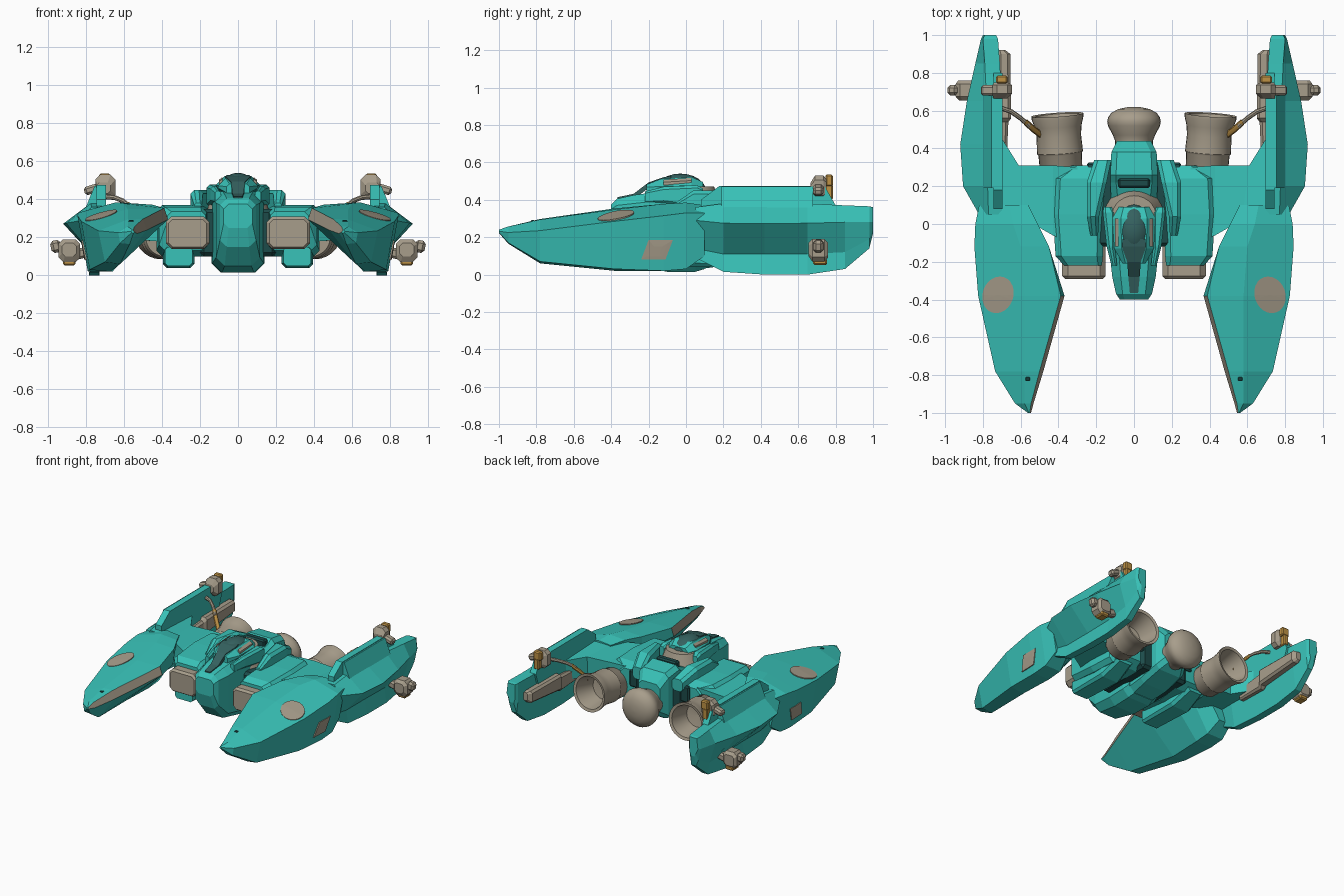
import bpy, bmesh, math
from mathutils import Vector, Matrix
from mathutils.bvhtree import BVHTree


def material(name, rgb):
    m = bpy.data.materials.new(name)
    m.diffuse_color = (*rgb, 1)
    return m


TEAL = material("teal hull", (0.04, 0.54, 0.48))
GREY = material("warm grey metal", (0.39, 0.34, 0.26))
GLASS = material("dark canopy glass", (0.035, 0.12, 0.115))
GOLD = material("gold fittings", (0.52, 0.29, 0.06))
DARK = material("dark recess", (0.012, 0.07, 0.068))


def finish(name, bm, mats, mirror=False, smooth=False, bevel=0):
    bmesh.ops.recalc_face_normals(bm, faces=bm.faces)
    me = bpy.data.meshes.new(name)
    bm.to_mesh(me)
    bm.free()
    ob = bpy.data.objects.new(name, me)
    bpy.context.collection.objects.link(ob)
    for m in mats:
        me.materials.append(m)
    if bevel:
        b = ob.modifiers.new("bevel", 'BEVEL')
        b.width, b.segments = bevel, 1
    if mirror:
        ob.modifiers.new("mirror", 'MIRROR').use_clip = False
    if smooth:
        bpy.ops.object.select_all(action='DESELECT')
        bpy.context.view_layer.objects.active = ob
        ob.select_set(True)
        bpy.ops.object.shade_smooth_by_angle(angle=math.radians(35))
    return ob


def loft(name, rings, mats, paint=(), **kw):
    """Skin closed rings of points; paint holds (ring, segment) faces for material 1."""
    bm = bmesh.new()
    vs = [[bm.verts.new(p) for p in r] for r in rings]
    n = len(vs[0])
    for i in range(len(vs) - 1):
        for j in range(n):
            k = (j + 1) % n
            f = bm.faces.new((vs[i][j], vs[i][k], vs[i + 1][k], vs[i + 1][j]))
            f.material_index = 1 if (i, j) in paint else 0
    bm.faces.new(vs[0])
    bm.faces.new(vs[-1])
    return finish(name, bm, mats, **kw)


def hull(name, stations, mat, **kw):
    """Chamfered block along y from stations (y, x0, x1, z0, z1, chamfer)."""
    rings = []
    for y, a, b, c, d, e in stations:
        rings.append([(x, y, z) for x, z in (
            (a + e, c), (b - e, c), (b, c + e), (b, d - e),
            (b - e, d), (a + e, d), (a, d - e), (a, c + e))])
    return loft(name, rings, [mat], **kw)


def box(name, lo, hi, mat, bevel=0.01, rot=0, axis='Y', mirror=True):
    bm = bmesh.new()
    bmesh.ops.create_cube(bm, size=1)
    size = [h - l for l, h in zip(lo, hi)]
    mid = [(h + l) / 2 for l, h in zip(lo, hi)]
    bm.transform(Matrix.Translation(mid) @ Matrix.Rotation(rot, 4, axis) @ Matrix.Diagonal((*size, 1)))
    return finish(name, bm, [mat], mirror=mirror, bevel=bevel)


def lathe(name, loc, profile, mat, yaw=0, pitch=0, mirror=False, seg=28):
    """Turn (radius, y) pairs about the y axis."""
    M = Matrix.Translation(loc) @ Matrix.Rotation(yaw, 4, 'Z') @ Matrix.Rotation(pitch, 4, 'X')
    rings = [[M @ Vector((r * math.cos(t), y, r * math.sin(t)))
              for t in (2 * math.pi * i / seg for i in range(seg))] for r, y in profile]
    return loft(name, rings, [mat], mirror=mirror, smooth=True)


def ball(name, loc, radii, mat):
    bm = bmesh.new()
    bmesh.ops.create_uvsphere(bm, u_segments=20, v_segments=12, radius=1)
    bm.transform(Matrix.Translation(loc) @ Matrix.Diagonal((*radii, 1)))
    return finish(name, bm, [mat], smooth=True)


def patch(name, target, outline, direction, mat):
    """Closed thin plate projected on the target's surface along a direction."""
    me = target.data
    tree = BVHTree.FromPolygons([v.co for v in me.vertices], [p.vertices for p in me.polygons])
    d = Vector(direction)
    mid = sum((Vector(p) for p in outline), Vector()) / len(outline)
    rings = []
    for s, lift in ((1, -.002), (1, .007), (.66, .007), (.33, .007), (.02, .007)):
        ring = [mid.lerp(Vector(p), s) for p in outline]
        rings.append([(tree.ray_cast(q - d, d)[0] or q) - d * lift for q in ring])
    return loft(name, rings, [mat], mirror=True)


# Front prongs: inner top, mid top, outer edge, low outer, low inner, inner low
prong_sections = [
    (-1.00, (.552, .238), (.556, .24), (.562, .232), (.56, .225), (.55, .222), (.545, .228)),
    (-0.95, (.545, .257), (.58, .257), (.63, .225), (.62, .17), (.57, .165), (.532, .22)),
    (-0.78, (.50, .297), (.58, .294), (.735, .235), (.70, .07), (.62, .06), (.48, .238)),
    (-0.38, (.388, .354), (.58, .348), (.825, .285), (.78, .03), (.67, .02), (.368, .295)),
    (-0.12, (.45, .372), (.60, .378), (.845, .315), (.79, .02), (.66, .02), (.46, .25)),
    (0.00, (.51, .375), (.64, .385), (.84, .33), (.79, .03), (.66, .03), (.54, .22)),
    (0.10, (.56, .36), (.66, .37), (.82, .33), (.78, .10), (.68, .10), (.60, .22))]
prong = loft("front_prong", [[(x, s[0], z) for x, z in s[1:]] for s in prong_sections],
             [TEAL, GREY], paint={(0, 5), (1, 5), (2, 5)}, mirror=True)
oval = [(.72 + .083 * math.cos(t) - .01 * math.sin(t), -.375 + .097 * math.sin(t), .4)
        for t in (2 * math.pi * i / 24 for i in range(24))]
patch("prong_round_panel", prong, oval, (0, 0, -1), GREY)
patch("prong_side_panel", prong, [(.8, -.24, .08), (.8, -.11, .08), (.8, -.07, .185), (.8, -.20, .185)],
      (-1, 0, 0), GREY)
box("prong_sensor", (.55, -.83, .27), (.575, -.81, .291), DARK, .004)

# Rear pods: inner top, outer top, ridge, under ridge, keel outer, keel inner, inner wall
pod_sections = [
    (0.05, (.70, .36), (.77, .36), (.82, .29), (.77, .14), (.77, .09), (.74, .09), (.70, .2)),
    (0.20, (.70, .38), (.775, .38), (.905, .275), (.765, .11), (.78, .015), (.73, .015), (.70, .2)),
    (0.42, (.70, .38), (.775, .38), (.92, .272), (.765, .11), (.785, .00), (.73, .00), (.71, .2)),
    (0.65, (.70, .38), (.78, .38), (.885, .275), (.77, .11), (.785, .00), (.73, .00), (.71, .2)),
    (0.85, (.71, .37), (.79, .37), (.84, .28), (.79, .12), (.78, .03), (.73, .03), (.71, .2)),
    (0.98, (.72, .365), (.80, .365), (.81, .28), (.79, .19), (.77, .14), (.73, .14), (.72, .22)),
    (1.00, (.73, .36), (.79, .36), (.80, .28), (.78, .24), (.77, .22), (.74, .22), (.73, .25))]
loft("rear_pod", [[(x, s[0], z) for x, z in s[1:]] for s in pod_sections], [TEAL], mirror=True)
# Upright fin on each rear pod
fin = [(.08, .36), (.08, .40), (.18, .475), (.74, .475), (.80, .37), (.74, .2), (.12, .2)]
loft("pod_fin", [[(x, y, z) for y, z in fin] for x in (.695, .745)], [TEAL], mirror=True)
loft("fin_slope", [[(.74, y, .47), (.755, y, .47), (.80, y, .36), (.74, y, .36)] for y in (.19, .68)],
     [TEAL], mirror=True)
# Grey machinery on the inner wall of each pod
hull("pod_inner_panel", [(.32, .675, .72, .16, .25, .01), (.54, .665, .72, .15, .27, .015),
                         (.56, .65, .72, .17, .29, .015), (.90, .655, .72, .20, .29, .015),
                         (.92, .68, .72, .22, .28, .01)], GREY, mirror=True)

# Wing bridges between the body and the pods
loft("wing_bridge", [
    [(.30, -.12, .33), (.30, .30, .35), (.30, .30, .16), (.30, -.12, .16)],
    [(.43, -.06, .35), (.43, .31, .35), (.43, .30, .18), (.43, -.06, .18)],
    [(.57, .02, .36), (.61, .31, .34), (.61, .30, .19), (.57, .02, .19)],
    [(.71, .02, .36), (.71, .47, .34), (.71, .46, .19), (.71, .02, .19)]], [TEAL], mirror=True)

# Body shoulders, intakes and lower blocks
hull("body_shoulder", [(-.22, .17, .37, .27, .335, .02), (-.17, .165, .415, .13, .36, .03),
                       (.05, .16, .43, .10, .37, .03), (.24, .14, .42, .10, .37, .03),
                       (.31, .12, .33, .14, .34, .03)], TEAL, mirror=True)
hull("raised_shoulder", [(-.06, .19, .23, .35, .38, .01), (.04, .185, .25, .33, .45, .02),
                         (.22, .145, .25, .33, .45, .02), (.34, .12, .21, .30, .39, .02)], TEAL, mirror=True)
hull("intake", [(-.29, .165, .365, .15, .295, .02), (-.275, .15, .38, .14, .31, .03),
                (-.10, .15, .38, .14, .31, .03)], GREY, mirror=True)
hull("lower_block", [(-.20, .24, .385, .05, .15, .015), (.12, .23, .395, .04, .16, .02),
                     (.28, .25, .38, .10, .18, .02)], TEAL, mirror=True)
box("body_core", (-.2, -.12, .10), (.2, .33, .35), DARK, .02, mirror=False)

# Cockpit nose, rear spine and keel
hull("cockpit_nose", [(-.40, -.075, .075, .25, .375, .025), (-.37, -.095, .095, .15, .405, .035),
                      (-.28, -.115, .115, .05, .425, .045), (-.10, -.135, .135, .015, .45, .05),
                      (.05, -.14, .14, .015, .45, .05), (.10, -.13, .13, .03, .43, .05)], TEAL)
hull("rear_spine", [(.08, -.12, .12, .03, .36, .04), (.22, -.125, .125, .05, .42, .03),
                    (.26, -.125, .125, .06, .45, .03), (.38, -.12, .12, .09, .43, .03),
                    (.44, -.09, .09, .13, .36, .03)], TEAL)
box("spine_recess", (-.085, .19, .40), (.085, .24, .455), DARK, .01, mirror=False)
box("spine_side_vent", (.10, .28, .22), (.25, .325, .345), DARK, .01)

# Grey collar behind the cockpit
bm = bmesh.new()
bmesh.ops.create_cone(bm, cap_ends=True, segments=28, radius1=.165, radius2=.12, depth=.13)
bm.transform(Matrix.Translation((0, .03, .405)))
finish("cockpit_collar", bm, [GREY], smooth=True)
# Teal cheeks covering the front half of the collar
hull("cockpit_cheek", [(-.22, .09, .12, .38, .445, .01), (-.12, .10, .145, .38, .47, .015),
                       (.06, .10, .165, .36, .478, .015), (.09, .12, .16, .36, .46, .01)], TEAL, mirror=True)

# Canopy with its hood, side trim and nose strip
hull("canopy_hood", [(-.21, -.06, .06, .42, .482, .015), (-.13, -.105, .105, .42, .512, .04),
                     (.03, -.115, .115, .42, .522, .045), (.09, -.08, .08, .42, .495, .025)], TEAL)
ball("canopy", (0, -.03, .44), (.10, .14, .10), GLASS)
loft("canopy_trim", [[(.082, y, z), (.10, y, z - .014), (.10, y, z - .03), (.082, y, z - .03)]
                     for y, z in ((-.12, .508), (.03, .517))], [GREY], mirror=True)
loft("nose_strip", [[(-w, y, z), (w, y, z), (w, y, z - .03), (-w, y, z - .03)] for y, w, z in (
    (-.365, .022, .414), (-.28, .03, .432), (-.20, .036, .493), (-.12, .065, .521), (-.08, .06, .527))], [GLASS])

# Engines: two open bells and a domed centre one
lathe("side_engine", (.385, .28, .20), [(.10, 0), (.113, .02), (.115, .09), (.122, .10), (.118, .19), (.125, .24),
      (.138, .285), (.138, .30), (.118, .295), (.10, .22), (.085, .15), (.005, .14)],
      GREY, yaw=-.07, pitch=.08, mirror=True)
lathe("centre_engine", (0, .38, .21), [(.10, 0), (.10, .06), (.112, .09), (.138, .14), (.142, .165), (.137, .185),
      (.12, .208), (.085, .228), (.04, .238), (.003, .24)], GREY)

# Upper guns on the fins
hull("upper_gun", [(.665, .67, .745, .43, .49, .015), (.69, .645, .75, .40, .53, .025),
                   (.735, .645, .75, .40, .53, .025), (.75, .67, .74, .42, .51, .015)], GREY, mirror=True)
box("upper_gun_barrel", (.73, .68, .43), (.81, .735, .475), GREY, .012, rot=.3)
box("upper_gun_mount", (.67, .745, .47), (.73, .785, .535), GOLD, .008)
box("upper_gun_clamp", (.685, .74, .40), (.725, .785, .48), GOLD, .006)
# Outer guns on the pod sides
hull("outer_gun", [(.655, .85, .925, .10, .17, .015), (.675, .83, .945, .07, .19, .025),
                   (.74, .83, .945, .07, .19, .025), (.76, .85, .93, .09, .17, .015)], GREY, mirror=True)
box("outer_gun_tip", (.93, .68, .12), (.985, .735, .185), GREY, .015, rot=.2)
box("outer_gun_arm", (.77, .685, .09), (.87, .735, .145), GREY, .012, rot=.25)
box("outer_gun_clamp", (.855, .68, .052), (.92, .755, .085), GOLD, .008)


# Feed pipes from the engines to the fins
def pipe(name, pts, radius, mat):
    rings = []
    for p in pts:
        rings.append([Vector(p) + radius * Vector((-.5 * math.cos(t), .85 * math.cos(t), math.sin(t)))
                      for t in (math.pi * i / 4 for i in range(8))])
    return loft(name, rings, [mat], mirror=True, smooth=True)


pipe("feed_pipe", [(.55, .515, .35), (.60, .56, .39), (.65, .595, .41), (.72, .62, .415)], .013, GREY)
pipe("feed_pipe_root", [(.49, .47, .27), (.53, .50, .32), (.575, .54, .37)], .017, GOLD)
